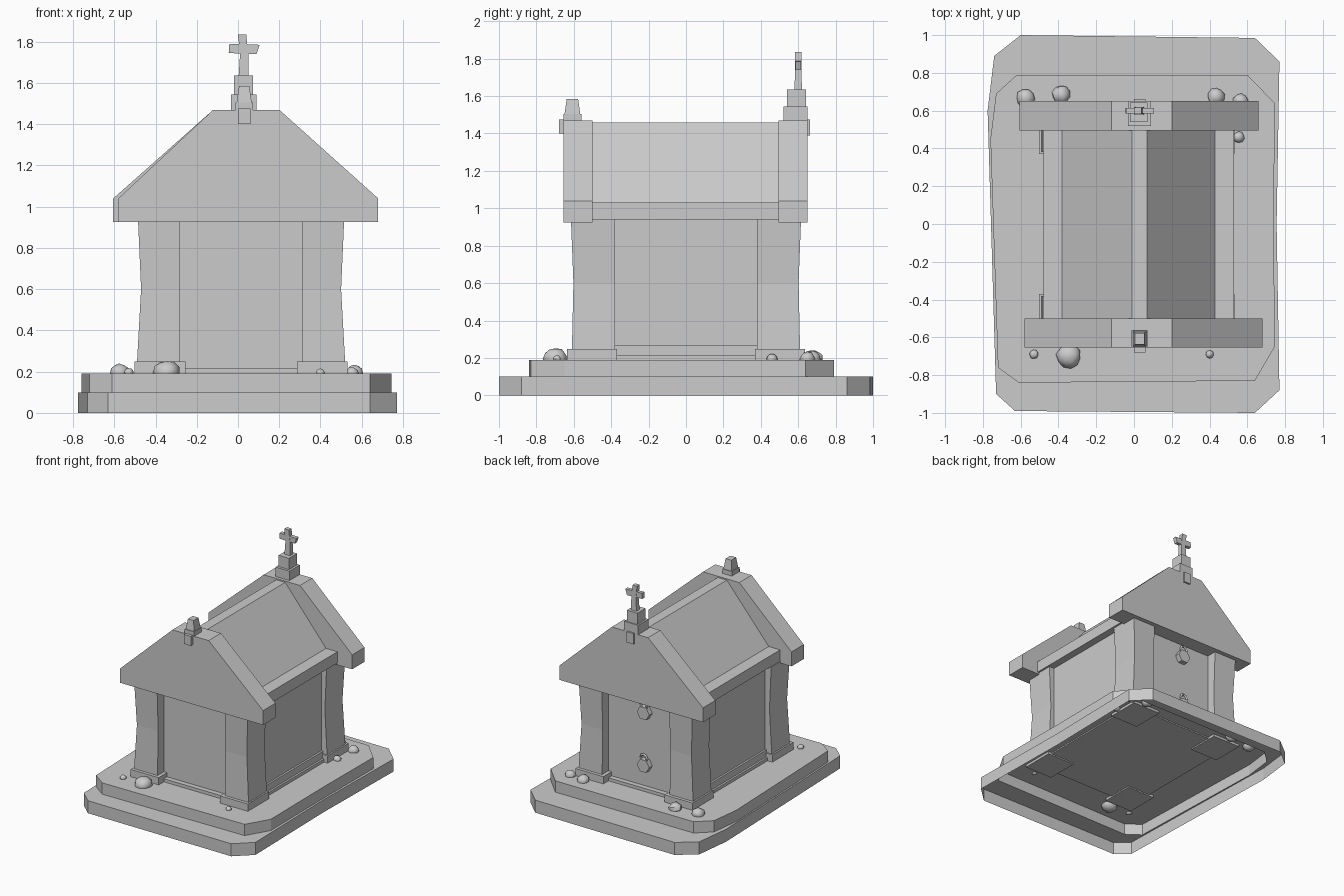
import bpy, bmesh, random
from math import radians
from mathutils import Vector

if "Cube" in bpy.data.objects:
    bpy.data.objects.remove(bpy.data.objects["Cube"])

random.seed(4)


def loft(name, rings, cap_start=True, cap_end=True):
    """Join equal-length rings of 3D points into one flat-faced mesh."""
    bm = bmesh.new()
    vs = [[bm.verts.new(p) for p in r] for r in rings]
    n = len(rings[0])
    for a, b in zip(vs, vs[1:]):
        for i in range(n):
            j = (i + 1) % n
            bm.faces.new((a[i], a[j], b[j], b[i]))
    if cap_start:
        bm.faces.new(vs[0][::-1])
    if cap_end:
        bm.faces.new(vs[-1])
    bmesh.ops.recalc_face_normals(bm, faces=bm.faces)
    me = bpy.data.meshes.new(name)
    bm.to_mesh(me)
    bm.free()
    ob = bpy.data.objects.new(name, me)
    bpy.context.collection.objects.link(ob)
    return ob


def rect(x0, x1, y0, y1, z):
    return [(x0, y0, z), (x1, y0, z), (x1, y1, z), (x0, y1, z)]


def box(name, x0, x1, y0, y1, z0, z1, taper=0):
    t = taper
    return loft(name, [rect(x0, x1, y0, y1, z0),
                       rect(x0 + t, x1 - t, y0 + t, y1 - t, z1)])


def extrude_y(name, profile, y0, y1):
    return loft(name, [[(x, y, z) for x, z in profile] for y in (y0, y1)])


# stepped base, hollow underneath
lower = [(-0.60, 1.0), (-0.74, 0.89), (-0.775, 0.60), (-0.73, -0.90),
         (-0.63, -0.99), (0.64, -1.0), (0.77, -0.88), (0.755, 0.0),
         (0.77, 0.86), (0.64, 0.985)]
upper = [(-0.62, 0.79), (-0.73, 0.69), (-0.76, 0.45), (-0.72, -0.76),
         (-0.61, -0.84), (0.64, -0.83), (0.745, -0.65), (0.74, 0.0),
         (0.745, 0.64), (0.60, 0.79)]
loft("stepped_base", [[(x, y, z) for x, y in o] for o, z in
                      ((lower, 0), (lower, 0.10), (upper, 0.10), (upper, 0.19))],
     cap_start=False)

# chamber walls and sills
box("chamber_walls", -0.43, 0.47, -0.53, 0.53, 0.18, 0.95)
box("lower_sill", -0.46, 0.50, -0.57, 0.57, 0.18, 0.215)
box("upper_sill", -0.445, 0.485, -0.52, 0.52, 0.21, 0.27)

# corner pillars with pinched waists, on plinths
CX = 0.015
for sx, side in ((-1, "left"), (1, "right")):
    for sy, end in ((-1, "front"), (1, "back")):
        rings = []
        for z, ox, oy in ((0.24, 0.505, 0.61), (0.60, 0.485, 0.602), (0.94, 0.50, 0.615)):
            xs = sorted((CX + sx * 0.298, CX + sx * ox))
            ys = sorted((sy * 0.38, sy * oy))
            rings.append(rect(*xs, *ys, z))
        loft(f"{end}_{side}_pillar", rings)
        xs = sorted((CX + sx * 0.27, CX + sx * 0.517))
        ys = sorted((sy * 0.37, sy * 0.635))
        box(f"{end}_{side}_plinth", *xs, *ys, 0.17, 0.248)

# roof and eaves
extrude_y("roof", [(-0.48, 0.94), (0.53, 0.94), (0.53, 1.03), (0.43, 1.03),
                   (0.07, 1.46), (-0.01, 1.46), (-0.38, 1.03), (-0.48, 1.03)],
          -0.52, 0.52)

# gable slabs
for name, x0, x1, y0, y1 in (("front_gable", -0.58, 0.68, -0.655, -0.50),
                             ("back_gable", -0.605, 0.66, 0.495, 0.65)):
    extrude_y(name, [(x0, 0.925), (x1, 0.925), (x1, 1.04), (0.20, 1.47),
                     (-0.12, 1.47), (x0, 1.04)], y0, y1)

# front finial and its keystone
box("front_finial_foot", -0.012, 0.072, -0.655, -0.56, 1.46, 1.505)
box("front_finial", -0.007, 0.067, -0.65, -0.565, 1.50, 1.585, 0.012)
box("front_keystone", 0.0, 0.06, -0.68, -0.60, 1.40, 1.475)

# cross on a stepped pedestal
box("cross_pedestal_foot", -0.033, 0.09, 0.52, 0.65, 1.46, 1.545)
box("cross_pedestal", -0.02, 0.072, 0.54, 0.642, 1.54, 1.635)
box("back_keystone", 0.0, 0.06, 0.60, 0.663, 1.39, 1.475)
loft("cross_post", [rect(0.003, 0.052, 0.58, 0.62, 1.63), rect(0.01, 0.05, 0.583, 0.617, 1.74),
                    rect(0.0, 0.04, 0.583, 0.617, 1.835)])
extrude_y("cross_arm", [(-0.045, 1.745), (0.09, 1.74), (0.105, 1.785), (-0.042, 1.79)],
          0.585, 0.615)

# two small fittings on the back wall
for tag, z in (("upper", 0.81), ("lower", 0.39)):
    bpy.ops.mesh.primitive_cylinder_add(vertices=6, radius=0.055, depth=0.05,
                                        location=(-0.02, 0.545, z),
                                        rotation=(radians(90), radians(30), 0))
    bpy.context.object.name = f"{tag}_door_plate"
    bpy.ops.mesh.primitive_torus_add(major_segments=8, minor_segments=4,
                                     major_radius=0.028, minor_radius=0.01,
                                     location=(-0.02, 0.56, z + 0.06),
                                     rotation=(radians(90), 0, 0))
    bpy.context.object.name = f"{tag}_door_ring"

# loose stones around the base
stones = [(-0.345, -0.70, 0.067), (-0.53, -0.69, 0.025), (0.40, -0.69, 0.022),
          (-0.575, 0.665, 0.05), (-0.385, 0.685, 0.05), (0.435, 0.675, 0.047),
          (0.565, 0.65, 0.042), (0.555, 0.46, 0.03)]
for i, (x, y, r) in enumerate(stones):
    bpy.ops.mesh.primitive_ico_sphere_add(subdivisions=2, radius=r,
                                          location=(x, y, 0.195),
                                          rotation=(0, 0, random.uniform(0, 6)))
    ob = bpy.context.object
    ob.name = f"stone_{i + 1}"
    for v in ob.data.vertices:
        v.co *= random.uniform(0.9, 1.05)
        v.co.z *= 0.9
    bpy.ops.object.shade_smooth_by_angle(angle=radians(40))
